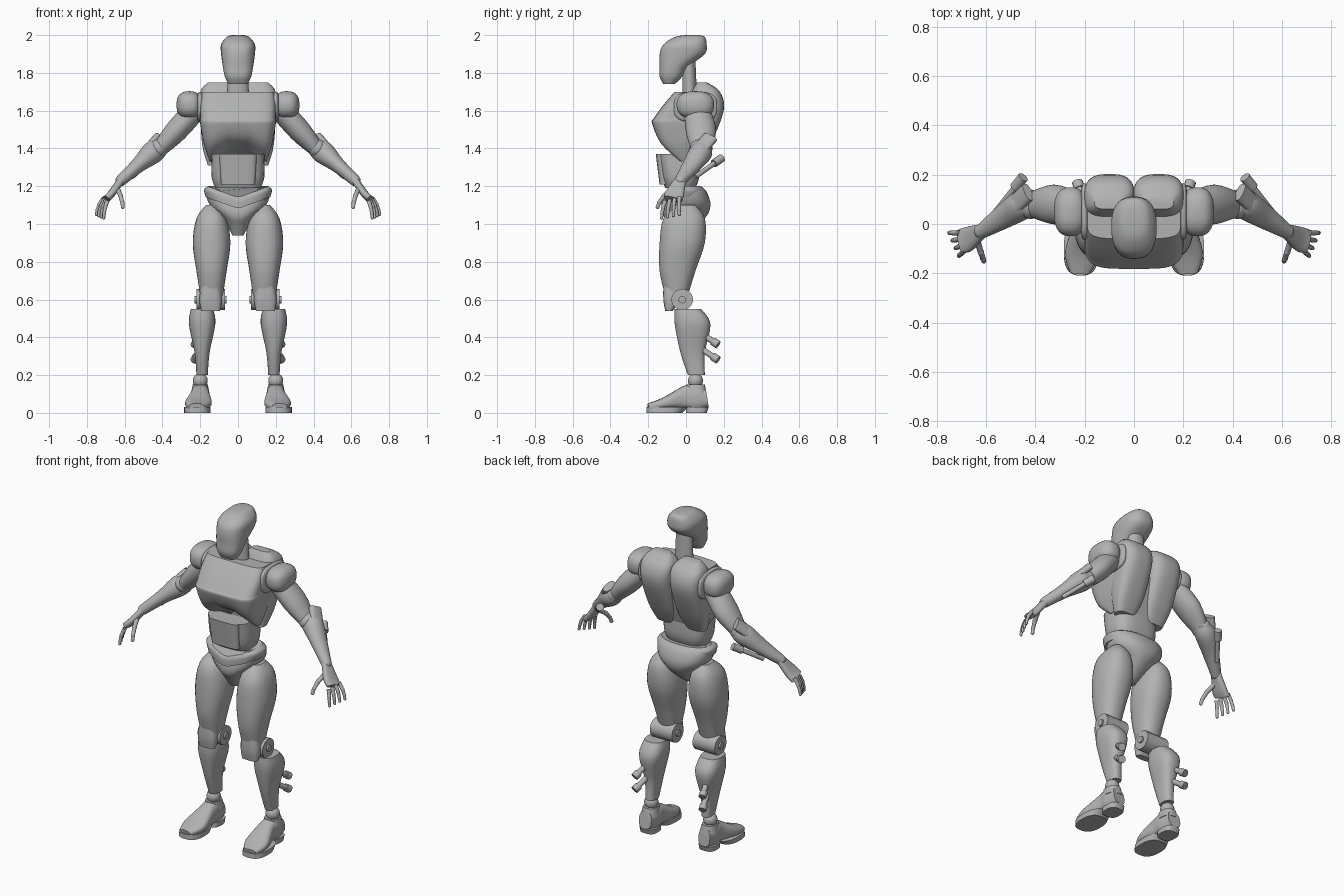
import bpy
import math
from mathutils import Vector

if "Cube" in bpy.data.objects:
    bpy.data.objects.remove(bpy.data.objects["Cube"], do_unlink=True)

grey = bpy.data.materials.new("plain grey")
grey.use_nodes = True
grey.diffuse_color = (.45, .45, .45, 1)
grey.node_tree.nodes["Principled BSDF"].inputs["Base Color"].default_value = grey.diffuse_color

UP = Vector((0, 0, 1))
BACK = Vector((0, 1, 0))


def clamp(value):
    return max(0, min(1, value))


def signed_power(value, exponent):
    return math.copysign(abs(value) ** exponent, value)


def add_object(name, verts, faces, mirror):
    """Make a smooth shaded object, optionally repeated on the other side."""
    mesh = bpy.data.meshes.new(name)
    mesh.from_pydata(verts, [], faces)
    mesh.materials.append(grey)
    part = bpy.data.objects.new(name, mesh)
    bpy.context.collection.objects.link(part)
    bpy.ops.object.select_all(action="DESELECT")
    part.select_set(True)
    bpy.context.view_layer.objects.active = part
    bpy.ops.object.mode_set(mode="EDIT")
    bpy.ops.mesh.select_all(action="SELECT")
    bpy.ops.mesh.normals_make_consistent(inside=False)
    bpy.ops.object.mode_set(mode="OBJECT")
    bpy.ops.object.shade_smooth_by_angle(angle=math.radians(38))
    if mirror:
        part.modifiers.new("other side", "MIRROR")


def flow(rings, steps):
    """Spline the section values so a few sections give a flowing form."""
    result = []
    last = len(rings) - 1
    for i in range(last):
        before, start = rings[max(i - 1, 0)], rings[i]
        end, after = rings[i + 1], rings[min(i + 2, last)]
        for step in range(steps):
            t = step / steps
            ease = t * t * (3 - 2 * t)
            rise, fall = t * (1 - t) ** 2 / 2, t * t * (1 - t) / 2
            result.append([b + (c - b) * ease + (c - a) * rise - (d - b) * fall
                           for a, b, c, d in zip(before, start, end, after)])
    return result + [rings[last]]


def loft(name, rings, axis=None, power=2, mirror=True, steps=4, sides=32, warp=None):
    """Skin rounded sections (x, y, z, half width, half depth) along an axis."""
    along = axis or (Vector(rings[-1][:3]) - Vector(rings[0][:3])).normalized()
    guide = UP if abs(along.y) > .9 else BACK
    depth = (guide - along * guide.dot(along)).normalized()
    width = depth.cross(along)
    rings = flow(rings, steps)
    verts = []
    for x, y, z, half_width, half_depth in rings:
        for side in range(sides):
            angle = math.tau * (side + .5) / sides
            point = Vector((x, y, z))
            point += width * half_width * signed_power(math.cos(angle), 2 / power)
            point += depth * half_depth * signed_power(math.sin(angle), 2 / power)
            verts.append(warp(point) if warp else point)
    faces = []
    for low in range(0, len(verts) - sides, sides):
        for side in range(sides):
            following = (side + 1) % sides
            faces.append((low + side, low + following, low + sides + following, low + sides + side))
    faces.append(range(sides))
    faces.append(range(len(verts) - sides, len(verts)))
    add_object(name, verts, faces, mirror)


def stack(name, x, levels, **options):
    """Loft upright sections given as (height, half width, front, back)."""
    rings = [(x, (front + back) / 2, z, half, (back - front) / 2) for z, half, front, back in levels]
    loft(name, rings, axis=UP, mirror=x > 0, **options)


def rod(name, start, end, radius, tip=None):
    loft(name, [(*start, radius, radius), (*end, tip or radius, tip or radius)], steps=1, sides=16)


def ball(name, centre, radii, power=2):
    """Round or slightly boxy ball."""
    x, y, z = centre
    rings = []
    for i in range(14):
        angle = math.pi * (i + .1) / 13.2
        spread = math.sin(angle) ** (2 / power)
        height = signed_power(-math.cos(angle), 2 / power)
        rings.append((x, y, z + radii[2] * height, radii[0] * spread, radii[1] * spread))
    loft(name, rings, axis=UP, steps=1, power=power)


def chest_arch(point):
    """Lift the lower front edge of the chest towards the middle."""
    low = clamp((1.54 - point.z) * 5)
    front = clamp((.06 - point.y) * 10)
    point.z += .09 * low * front * clamp(1 - abs(point.x) / .15)
    return point


def belt_dip(point):
    """Lower the front middle of the hips into a V."""
    front = clamp(-point.y * 10) * clamp(1 - abs(point.x) * 6)
    point.z -= .06 * front * clamp((point.z - 1) * 7)
    return point


# Head and neck
stack("head", 0, [(1.74, .05, -.12, -.06), (1.78, .07, -.14, -.02), (1.83, .08, -.14, .01), (1.9, .09, -.14, .1),
                  (1.95, .09, -.12, .11), (1.99, .06, -.06, .1), (2, .03, 0, .07)], power=2.5)
stack("neck", 0, [(1.64, .06, -.02, .06), (1.87, .05, -.02, .05)])

# Torso
stack("chest", 0, [(1.33, .15, -.05, .07), (1.42, .18, -.14, .1), (1.53, .2, -.18, .13), (1.56, .2, -.17, .13),
                   (1.63, .2, -.12, .12), (1.7, .19, -.06, .1)], power=4.5, sides=48, warp=chest_arch)
stack("back_shell", .1, [(1.31, .06, 0, .07), (1.42, .09, 0, .13), (1.6, .1, 0, .2), (1.7, .1, .03, .18),
                         (1.75, .06, .06, .11)], power=3)
stack("abdomen", 0, [(1.19, .12, -.11, .05), (1.25, .14, -.13, .07), (1.37, .14, -.15, .07)], power=3)
stack("abdomen_plate", 0, [(1.21, .09, -.14, -.08), (1.37, .1, -.16, -.08)], power=4)

# Pelvis with a belt dipping at the front
stack("pelvis", 0, [(.94, .03, -.06, -.01), (1.03, .08, -.11, .1), (1.1, .15, -.12, .13), (1.17, .17, -.11, .11),
                    (1.2, .15, -.1, .08)], power=2.3, warp=belt_dip)
stack("belt", 0, [(1.14, .17, -.13, .1), (1.18, .18, -.13, .1), (1.2, .16, -.12, .08)],
      power=2.3, sides=48, warp=belt_dip)

# Legs
stack("thigh", .14, [(.62, .06, -.11, .01), (.75, .08, -.14, .05), (.9, .1, -.14, .1), (1.03, .08, -.12, .1),
                     (1.1, .03, -.05, .05)], power=2.3)
stack("knee_cap", .145, [(.54, .05, -.11, -.07), (.6, .06, -.12, -.03), (.68, .05, -.12, 0)], power=3)
rod("knee_axle", (.07, -.02, .6), (.22, -.02, .6), .057)
rod("knee_hub", (.06, -.02, .6), (.23, -.02, .6), .02)
stack("calf", .19, [(.2, .03, .01, .1), (.32, .04, -.03, .1), (.47, .07, -.06, .13), (.55, .06, -.06, .08)], power=2.6)
for name, height in (("upper_calf_piston", .38), ("lower_calf_piston", .3)):
    start, end = Vector((.2, .08, height + .04)), Vector((.23, .17, height - .02))
    rod(name, start, end, .016)
    rod(name + "_tip", start.lerp(end, .7), end, .022)
ball("ankle", (.2, .05, .17), (.04, .04, .04))

# Shoes
loft("shoe", [(.2, .11, .08, .04, .05), (.2, .04, .08, .05, .07), (.2, -.01, .08, .05, .06), (.21, -.12, .05, .07, .03),
              (.22, -.2, .03, .04, .02)], power=2.7)
stack("shoe_collar", .2, [(.1, .05, 0, .11), (.15, .04, 0, .1)], power=2.6)
stack("heel", .2, [(0, .05, 0, .11), (.03, .05, 0, .12)], power=3, steps=1)
stack("sole", .215, [(0, .07, -.21, -.02), (.03, .07, -.21, .01)], power=2.6, steps=1)

# Shoulders and arms
ball("shoulder_ring", (.2, .05, 1.62), (.018, .115, .08), power=3)
ball("shoulder", (.258, .05, 1.63), (.068, .1, .073), power=2.5)
loft("upper_arm", [(.23, .06, 1.6, .06, .07), (.33, .08, 1.49, .06, .08), (.42, .08, 1.39, .04, .05)])
ball("elbow", (.42, .08, 1.4), (.05, .06, .05))
loft("forearm", [(.4, .1, 1.41, .04, .04), (.45, .08, 1.38, .06, .06), (.53, .03, 1.31, .04, .05),
                 (.62, -.03, 1.23, .03, .03)])
loft("elbow_guard", [(.43, .13, 1.46, .02, .04), (.49, .07, 1.39, .02, .04)], power=2.6)
start, end = Vector((.56, .05, 1.25)), Vector((.45, .19, 1.35))
rod("forearm_piston", start, end, .013)
rod("forearm_piston_tip", start.lerp(end, .7), end, .022)
ball("wrist", (.62, -.03, 1.23), (.03, .03, .03))

# Hands
loft("palm", [(.62, -.03, 1.23, .02, .03), (.67, -.06, 1.16, .02, .05), (.7, -.07, 1.13, .02, .05)], power=2.7)


def finger(name, base, spread, drop, radius):
    """Three tapering bones with round joints, curling downwards."""
    start = base
    for bone, (reach, fall) in enumerate(((.6, .4), (.9, .75), (1, 1))):
        end = base + spread * reach + drop * fall
        rod(f"{name}_bone_{bone}", start, end, radius, radius * .85)
        ball(f"{name}_joint_{bone}", end, [radius * .95] * 3)
        start, radius = end, radius * .88


for i, name in enumerate(("little_finger", "ring_finger", "middle_finger", "index_finger")):
    base = Vector((.71 - .006 * i, -.036 - .025 * i, 1.14 - .006 * i))
    finger(name, base, Vector((.04 - .007 * i, -.006 * i, 0)), UP * -.09, .0115)
finger("thumb", Vector((.64, -.06, 1.19)), Vector((-.03, -.09, 0)), UP * -.1, .014)
